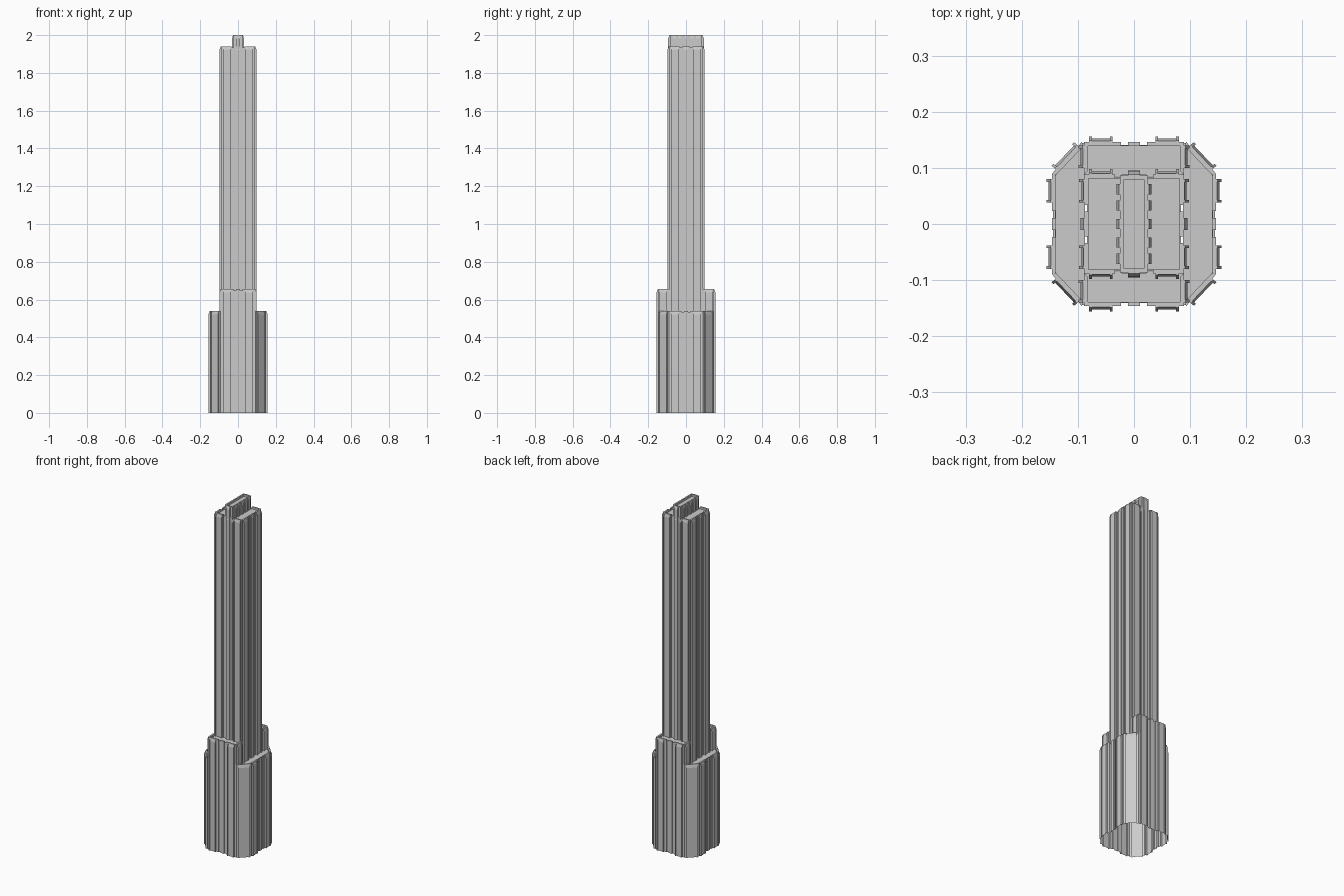
import bpy, bmesh
from mathutils import Vector

if "Cube" in bpy.data.objects:
    bpy.data.objects.remove(bpy.data.objects["Cube"])

T = 0.007        # parapet thickness
DROP = 0.012     # roof recess below parapet


def pier(c, h=0.021, rib=0.005):
    # raised panel with a projecting rib on each edge
    a, b = 0.010, 0.006
    return [(c - h, 0), (c - h, a), (c - h + rib, a), (c - h + rib, b),
            (c + h - rib, b), (c + h - rib, a), (c + h, a), (c + h, 0)]


def step(c, h, out):
    # plain rib (out > 0) or groove (out < 0)
    return [(c - h, 0), (c - h, out), (c + h, out), (c + h, 0)]


def wall(bm, p0, p1, z0, z1, relief, miter=1.0):
    # vertical strip with relief, tapered rib tops and an inward parapet
    p0, p1 = Vector(p0), Vector(p1)
    length = (p1 - p0).length
    d = (p1 - p0) / length
    n = Vector((d.y, -d.x))
    mid = (p0 + p1) / 2
    half = length / 2
    lim = half - miter * T
    prof = [(-half, 0)] + relief + [(half, 0)]

    def vert(u, out, z):
        q = mid + d * u + n * out
        return bm.verts.new((q.x, q.y, z))

    rows = []
    for u, out in prof:
        top = z1 - (0.006 if out < 0 else 0)
        ui = max(-lim, min(lim, u))
        rows.append([vert(u, out, z0),
                     vert(u, out, z1 - 0.018),
                     vert(u, out * 0.3 if out > 0 else out, top),
                     vert(ui, -T, top),
                     vert(ui, -T, z1 - DROP - 0.001)])
    for a, b in zip(rows, rows[1:]):
        for k in range(4):
            bm.faces.new((a[k], b[k], b[k + 1], a[k + 1]))


def roof(bm, pts, z):
    bm.faces.new([bm.verts.new((x, y, z - DROP)) for x, y in pts])


def finish(bm, name):
    bmesh.ops.remove_doubles(bm, verts=bm.verts, dist=1e-5)
    bmesh.ops.dissolve_degenerate(bm, dist=1e-6, edges=bm.edges)
    me = bpy.data.meshes.new(name)
    bm.to_mesh(me)
    bm.free()
    bpy.context.collection.objects.link(bpy.data.objects.new(name, me))


def flip(s, *pts):
    # half-turn about the tower axis when s is -1
    return [(s * x, s * y) for x, y in pts]


G = 0.0065
FACADE = (pier(-0.059) + step(-0.017, G, -0.005)
          + step(0.017, G, -0.005) + pier(0.059))
CORE_FACADE = (pier(-0.059) + step(-0.028, 0.006, -0.004)
               + step(0, 0.0105, 0.007)
               + step(0.028, 0.006, -0.004) + pier(0.059))
W, C, O = 0.089, 0.088, 0.146      # wing half width, core half width, outer face
LOW, MID, HIGH, TOP = 0.54, 0.655, 1.94, 2.0

for s, side, end in ((1, "right", "front"), (-1, "left", "back")):
    # low side wings with chamfered corners
    bm = bmesh.new()
    a, b, c, e = flip(s, (0.093, -O), (O, -0.09), (O, 0.09), (0.093, O))
    wall(bm, a, b, 0, LOW, pier(0, 0.029), 0.41)
    wall(bm, b, c, 0, LOW, FACADE, 0.41)
    wall(bm, c, e, 0, LOW, pier(0, 0.029), 0.41)
    roof(bm, flip(s, (0.087, -O + 0.002), (0.093, -O + 0.002), (O - 0.002, -0.09),
                  (O - 0.002, 0.09), (0.093, O - 0.002), (0.087, O - 0.002)), LOW)
    finish(bm, side + "_low_wing")

    # taller wings on the front and back
    bm = bmesh.new()
    a, b, c, e = flip(s, (-W, -C), (-W, -O), (W, -O), (W, -C))
    wall(bm, b, c, 0, MID, FACADE)
    wall(bm, a, b, LOW - DROP, MID, pier(0.003, 0.020))
    wall(bm, c, e, LOW - DROP, MID, pier(-0.003, 0.020))
    roof(bm, flip(s, (-W + 0.003, -O + 0.006), (W - 0.003, -O + 0.006),
                  (W - 0.003, -C + 0.003), (-W + 0.003, -C + 0.003)), MID)
    # returns closing the small step beside the low wing
    for x in (-1, 1):
        q = flip(s, (x * W, -O), (x * 0.093, -O))
        if x < 0:
            q.reverse()
        bm.faces.new([bm.verts.new((*p, z)) for p, z in
                      ((q[0], 0), (q[1], 0), (q[1], LOW), (q[0], LOW))])
    finish(bm, end + "_wing")

# main shaft
bm = bmesh.new()
for s in (1, -1):
    a, b, c = flip(s, (-C, -C), (C, -C), (C, C))
    wall(bm, a, b, MID - DROP, HIGH, CORE_FACADE)
    wall(bm, b, c, LOW - DROP, HIGH, CORE_FACADE)
i = C - 0.004
roof(bm, [(-i, -i), (i, -i), (i, i), (-i, i)], HIGH)
finish(bm, "tower_shaft")

# raised central slab at the top
bm = bmesh.new()
X, Y = 0.025, 0.086
ribs = sum((step(y, 0.009, 0.006) for y in (-0.062, -0.033, 0, 0.033, 0.062)), [])
for s in (1, -1):
    a, b, c = flip(s, (-X, -Y), (X, -Y), (X, Y))
    wall(bm, a, b, HIGH - 0.03, TOP, step(0, 0.0105, 0.008))
    wall(bm, b, c, HIGH - DROP, TOP, ribs)
roof(bm, [(-X + 0.003, -Y + 0.003), (X - 0.003, -Y + 0.003),
          (X - 0.003, Y - 0.003), (-X + 0.003, Y - 0.003)], TOP)
finish(bm, "crown_slab")
